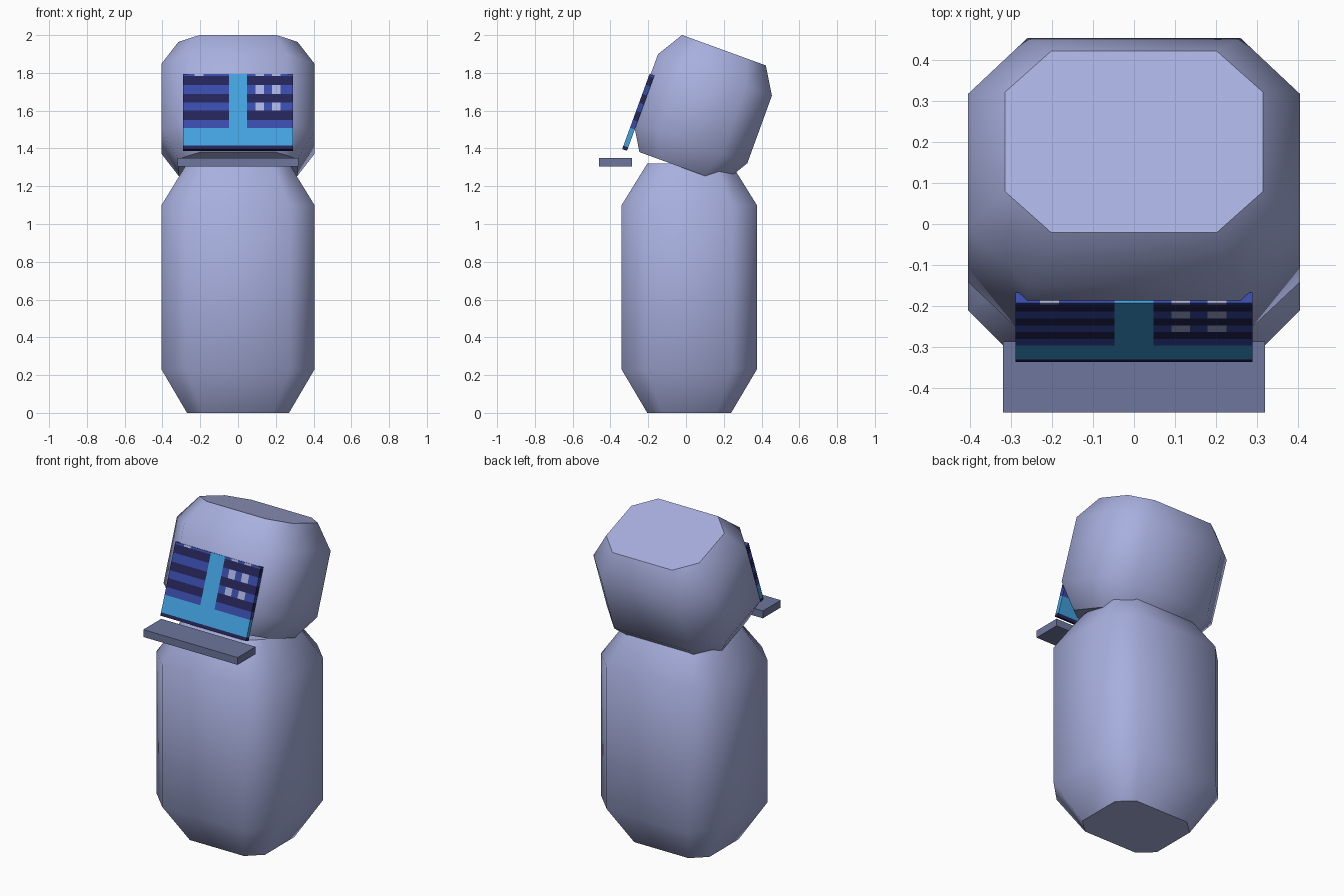
import bpy, bmesh
from math import radians
from mathutils import Vector

cube = bpy.data.objects.get("Cube")
if cube:
    bpy.data.objects.remove(cube, do_unlink=True)

TILT = radians(-20)  # head and screen lean back together


def material(name, rgb):
    m = bpy.data.materials.new(name)
    m.use_nodes = True
    m.diffuse_color = (*rgb, 1)
    m.node_tree.nodes["Principled BSDF"].inputs["Base Color"].default_value = (*rgb, 1)
    return m


LAVENDER = material("lavender shell", (0.39, 0.43, 0.73))
SLATE = material("slate keyboard", (0.155, 0.18, 0.34))
NAVY = material("navy screen", (0.018, 0.018, 0.10))
BLUE = material("blue screen rows", (0.04, 0.07, 0.40))
SKY = material("sky blue screen trim", (0.055, 0.36, 0.74))


def finish(name, bm, mats, tilt=0.0):
    bmesh.ops.recalc_face_normals(bm, faces=bm.faces)
    mesh = bpy.data.meshes.new(name)
    bm.to_mesh(mesh)
    bm.free()
    for m in mats:
        mesh.materials.append(m)
    ob = bpy.data.objects.new(name, mesh)
    ob.rotation_euler.x = tilt
    bpy.context.collection.objects.link(ob)
    return ob


def octagon(hx, hy, cut):
    """Rectangle with cut corners, anticlockwise."""
    a, b = hx - cut, hy - cut
    return [(a, -hy), (hx, -b), (hx, b), (a, hy),
            (-a, hy), (-hx, b), (-hx, -b), (-a, -hy)]


def pod(name, half, cy, cut, heights, end_scale, tilt=0.0):
    """Octagonal pod with straight walls and narrowed, flat ends."""
    bm = bmesh.new()
    rings = []
    for i, z in enumerate(heights):
        sx, sy = end_scale if i in (0, 3) else (1, 1)
        rings.append([bm.verts.new((x * sx, cy + y * sy, z))
                      for x, y in octagon(*half, cut)])
    for lo, hi in zip(rings, rings[1:]):
        for i in range(8):
            j = (i + 1) % 8
            bm.faces.new((lo[i], lo[j], hi[j], hi[i]))
    bm.faces.new(rings[0][::-1])
    bm.faces.new(rings[-1])
    ob = finish(name, bm, [LAVENDER], tilt)
    bpy.ops.object.select_all(action='DESELECT')
    ob.select_set(True)
    bpy.context.view_layer.objects.active = ob
    bpy.ops.object.shade_smooth_by_angle(angle=radians(50))


def box(lo, hi):
    bm = bmesh.new()
    bmesh.ops.create_cube(bm, size=1)
    lo, hi = Vector(lo), Vector(hi)
    for v in bm.verts:
        v.co = (lo + hi) / 2 + v.co * (hi - lo)
    return bm


# Body and tilted head
pod("body", (0.405, 0.358), 0.017, 0.13, (0, 0.23, 1.10, 1.32), (0.667, 0.62))
pod("head", (0.405, 0.321), -0.468, 0.145, (1.213, 1.353, 1.733, 1.873),
    (0.778, 0.735), TILT)

# Keyboard shelf
finish("keyboard", box((-0.32, -0.46, 1.305), (0.32, -0.287, 1.35)), [SLATE])

# Screen panel, cut into rows and columns
ROWS = (1.216, 1.317, 1.362, 1.413, 1.458, 1.508, 1.559, 1.608)
COLUMNS = (-0.23, -0.183, -0.048, 0.048, 0.092, 0.137, 0.18, 0.226)


def screen_colour(x, z):
    row = sum(z > r for r in ROWS)
    col = sum(x > c for c in COLUMNS)
    if row == 0:
        return 0                      # dark lower edge
    if row == 1 or col == 3:
        return 2                      # lower band and centre column
    if row % 2:
        return 0
    if (col in (5, 7) and row >= 4) or (col == 1 and row == 8):
        return 3                      # small lit keys
    return 1


screen = box((-0.29, -0.795, 1.197), (0.29, -0.768, 1.62))
cuts = [((0, 0, r), (0, 0, 1)) for r in ROWS] + [((c, 0, 0), (1, 0, 0)) for c in COLUMNS]
for point, normal in cuts:
    bmesh.ops.bisect_plane(screen, geom=screen.verts[:] + screen.edges[:] + screen.faces[:],
                           plane_co=point, plane_no=normal)
for f in screen.faces:
    c = f.calc_center_median()
    f.material_index = screen_colour(c.x, c.z)
finish("screen", screen, [NAVY, BLUE, SKY, LAVENDER], TILT)
